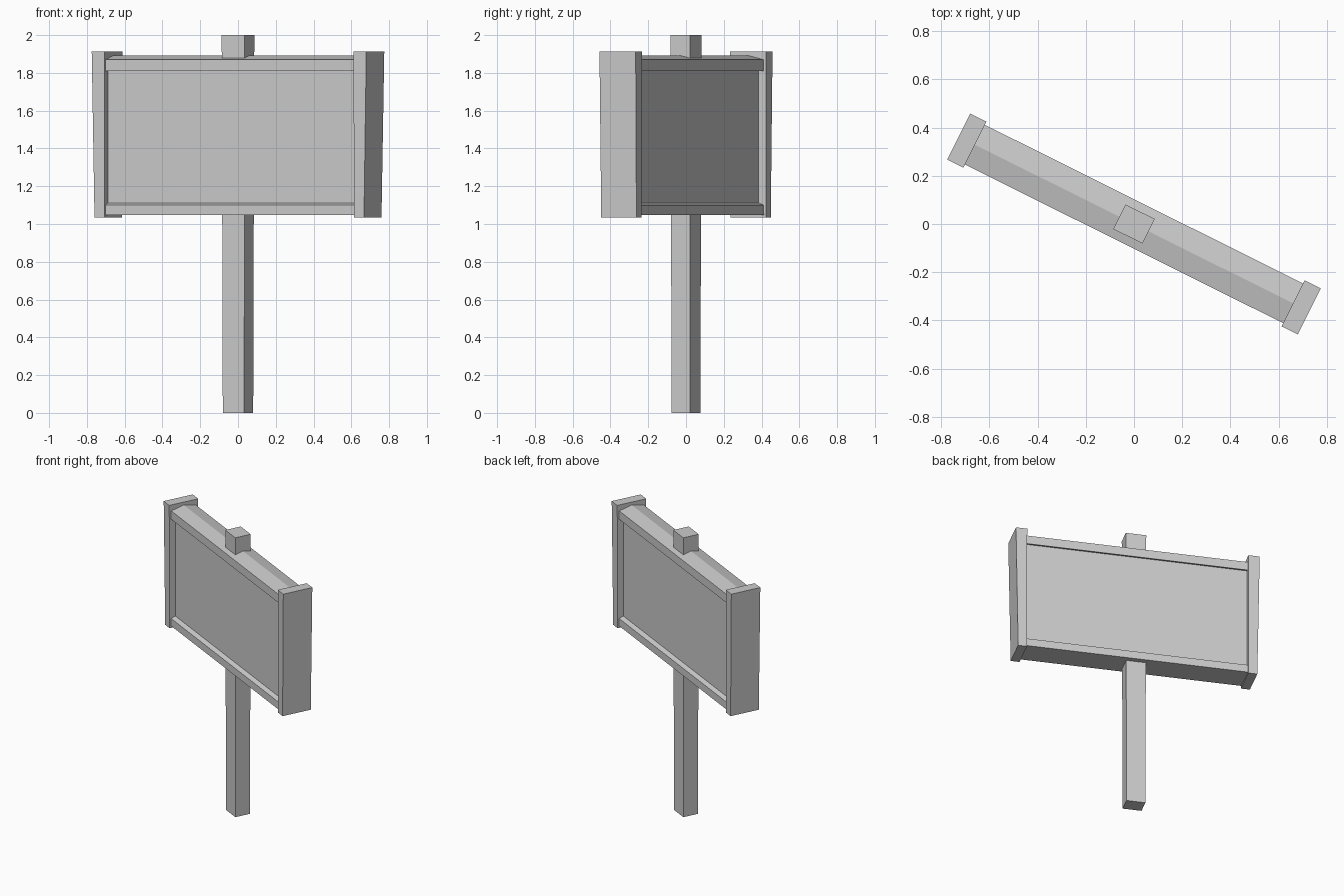
import bpy
import bmesh
from math import radians

cube = bpy.data.objects.get("Cube")
if cube:
    bpy.data.objects.remove(cube, do_unlink=True)

grey = bpy.data.materials.new("plain grey")
grey.use_nodes = True
colour = (0.6, 0.6, 0.6, 1)
grey.diffuse_color = colour
grey.node_tree.nodes["Principled BSDF"].inputs["Base Color"].default_value = colour

TURN = radians(-26.5)   # the whole sign is turned on its post


def loft(name, start, end):
    """Solid between two matching closed loops of points."""
    bm = bmesh.new()
    a = [bm.verts.new(p) for p in start]
    b = [bm.verts.new(p) for p in end]
    bm.faces.new(a)
    bm.faces.new(b)
    for i in range(len(a)):
        j = (i + 1) % len(a)
        bm.faces.new((a[i], a[j], b[j], b[i]))
    bmesh.ops.recalc_face_normals(bm, faces=bm.faces)
    mesh = bpy.data.meshes.new(name)
    bm.to_mesh(mesh)
    bm.free()
    mesh.materials.append(grey)
    obj = bpy.data.objects.new(name, mesh)
    obj.rotation_euler.z = TURN
    bpy.context.collection.objects.link(obj)
    return obj


def rectangle(x0, x1, y, z):
    return [(x0, -y, z), (x1, -y, z), (x1, y, z), (x0, y, z)]


def rail(name, half_profile, length=0.75):
    """Beam along the sign; half profile (y, z) is mirrored in y."""
    mirrored = [(-y, z) for y, z in reversed(half_profile) if y > 0]
    profile = half_profile + mirrored
    loft(name, [(-length, y, z) for y, z in profile],
         [(length, y, z) for y, z in profile])


# Post, slightly narrower at the foot
loft("post", rectangle(-0.063, 0.063, 0.054, 0),
     rectangle(-0.068, 0.068, 0.057, 2.0))

# Board with its ridged top rail and bevelled bottom rail
rail("panel", [(0.062, 1.08), (0.062, 1.84)])
rail("top_rail", [(0, 1.892), (0.092, 1.87), (0.092, 1.81),
                  (0.06, 1.822), (0, 1.822)])
rail("bottom_rail", [(0, 1.113), (0.06, 1.113), (0.092, 1.1),
                     (0.092, 1.047), (0, 1.047)])

# End caps, tapering a little downward
for side, name in ((-1, "right_end_cap"), (1, "left_end_cap")):
    loft(name, rectangle(side * 0.738, side * 0.797, 0.104, 1.034),
         rectangle(side * 0.737, side * 0.812, 0.107, 1.913))
